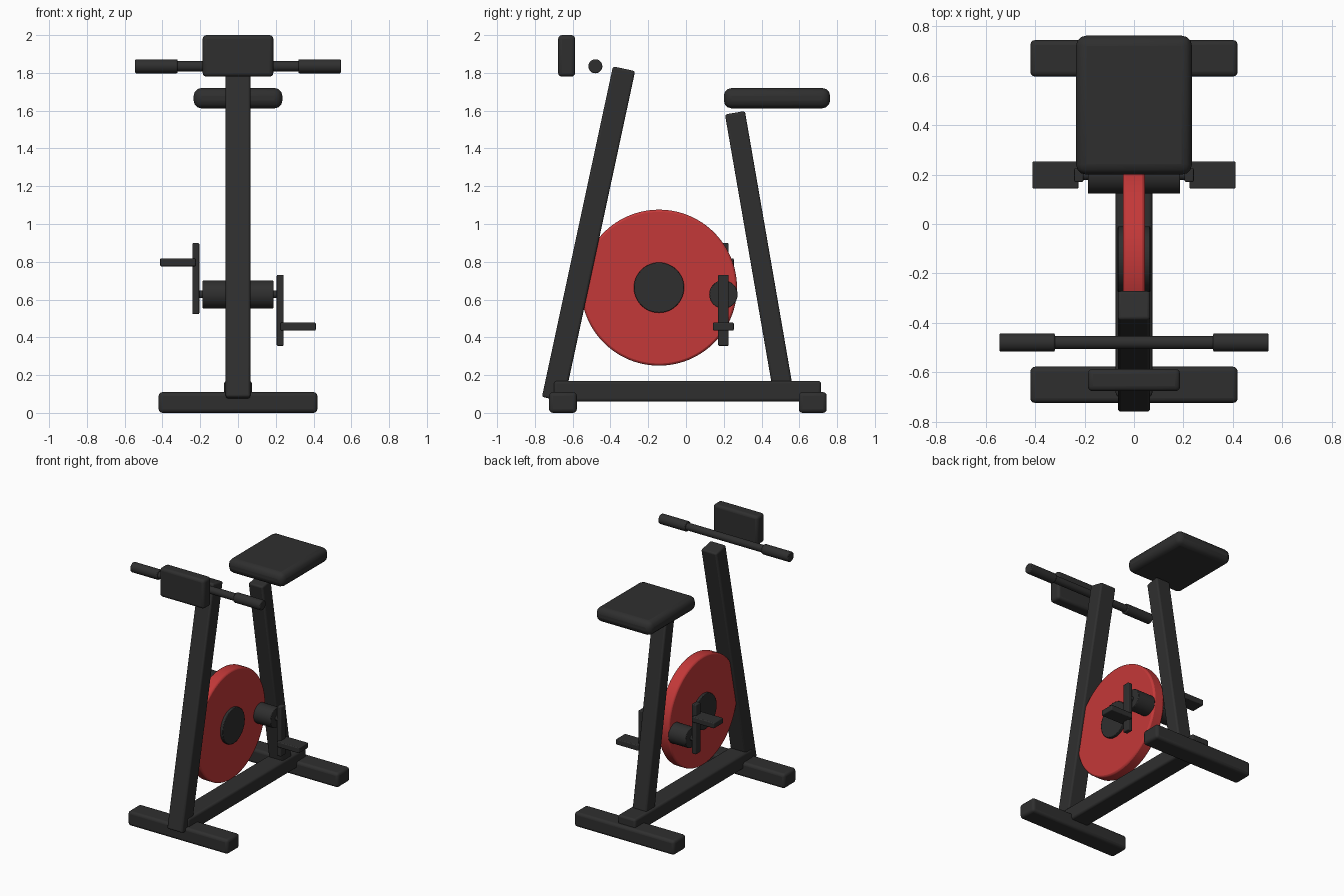
import bpy, math
from mathutils import Vector

if "Cube" in bpy.data.objects:
    bpy.data.objects.remove(bpy.data.objects["Cube"])


def material(name, rgb):
    m = bpy.data.materials.new(name)
    m.diffuse_color = (*rgb, 1)
    m.use_nodes = True
    m.node_tree.nodes["Principled BSDF"].inputs["Base Color"].default_value = m.diffuse_color
    return m


DARK = material("charcoal", (0.028, 0.028, 0.028))
RED = material("flywheel red", (0.55, 0.04, 0.04))


def finish(ob, name, mat, bevel, segments=3):
    ob.name = name
    ob.data.materials.append(mat)
    if bevel:
        b = ob.modifiers.new("bevel", 'BEVEL')
        b.width, b.segments, b.limit_method = bevel, segments, 'ANGLE'
        b.angle_limit = math.radians(40)
    bpy.ops.object.shade_smooth_by_angle(angle=math.radians(35))
    return ob


def box(name, lo, hi, bevel=0.01, mat=DARK):
    """Rounded box between two corners."""
    lo, hi = Vector(lo), Vector(hi)
    bpy.ops.mesh.primitive_cube_add(size=1, location=(lo + hi) / 2)
    ob = bpy.context.object
    ob.scale = hi - lo
    bpy.ops.object.transform_apply(location=False, rotation=False, scale=True)
    return finish(ob, name, mat, bevel)


def post(name, bottom, top, width, depth):
    """Square tube leaning in the yz plane, ends given as (y, z)."""
    dy, dz = top[0] - bottom[0], top[1] - bottom[1]
    length = math.hypot(dy, dz)
    ob = box(name, (-width / 2, -depth / 2, -length / 2),
             (width / 2, depth / 2, length / 2), 0.012)
    ob.rotation_euler.x = -math.atan2(dy, dz)
    ob.location = (0, (top[0] + bottom[0]) / 2, (top[1] + bottom[1]) / 2)


def rod(name, x0, x1, y, z, r, bevel=0.0, mat=DARK, sides=48):
    """Cylinder running along x."""
    bpy.ops.mesh.primitive_cylinder_add(
        vertices=sides, radius=r, depth=abs(x1 - x0),
        location=((x0 + x1) / 2, y, z), rotation=(0, math.pi / 2, 0))
    return finish(bpy.context.object, name, mat, bevel, 2)


# Base frame
box("front_foot", (-0.42, -0.725, 0), (0.42, -0.578, 0.11), 0.02)
box("rear_foot", (-0.42, 0.597, 0), (0.42, 0.745, 0.11), 0.02)
box("base_beam", (-0.074, -0.70, 0.06), (0.074, 0.715, 0.17), 0.015)

# Leaning posts
post("front_post", (-0.704, 0.072), (-0.328, 1.822), 0.13, 0.12)
post("seat_post", (0.519, 0.09), (0.259, 1.589), 0.12, 0.107)

# Seat
box("seat", (-0.235, 0.2, 1.612), (0.235, 0.763, 1.72), 0.042)

# Handlebar and console
rod("handlebar", -0.5, 0.5, -0.48, 1.835, 0.027)
box("console", (-0.187, -0.677, 1.78), (0.187, -0.587, 2.0), 0.02)

# Flywheel and hub
rod("flywheel", -0.045, 0.045, -0.143, 0.663, 0.413, 0.012, RED, 96)
rod("flywheel_hub", -0.066, 0.066, -0.143, 0.663, 0.133, 0.004)

# Crank axle, then mirrored grips, housings, arms and pedals
CY, CZ = 0.198, 0.627
rod("crank_axle", -0.22, 0.22, CY, CZ, 0.02)
for side, s in (("right", 1), ("left", -1)):
    rod(side + "_grip", s * 0.32, s * 0.545, -0.48, 1.835, 0.037, 0.006)
    rod(side + "_crank_housing", s * 0.04, s * 0.187, CY, CZ, 0.075, 0.004)
    arm_z, pedal_z = CZ - s * 0.084, CZ - s * 0.17
    xs = sorted((s * 0.205, s * 0.242))
    box(side + "_crank_arm", (xs[0], CY - 0.028, arm_z - 0.188),
        (xs[1], CY + 0.028, arm_z + 0.188), 0.006)
    xs = sorted((s * 0.225, s * 0.412))
    box(side + "_pedal", (xs[0], CY - 0.055, pedal_z - 0.021),
        (xs[1], CY + 0.055, pedal_z + 0.021), 0.006)
